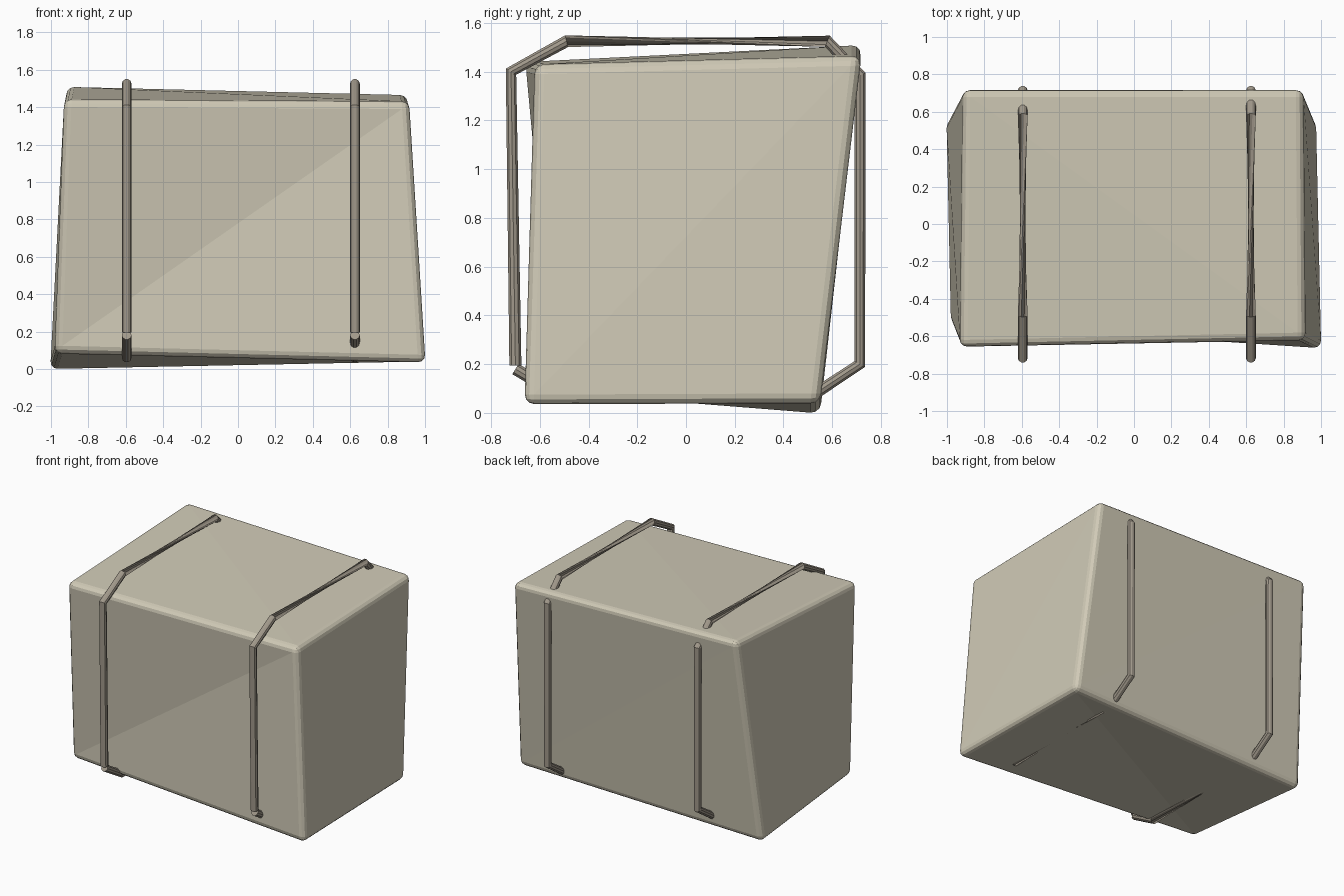
import bpy, bmesh, math
from mathutils import Vector

cube = bpy.data.objects.get("Cube")
if cube:
    bpy.data.objects.remove(cube, do_unlink=True)


def material(name, rgb):
    mat = bpy.data.materials.new(name)
    mat.use_nodes = True
    mat.diffuse_color = (*rgb, 1)
    mat.node_tree.nodes["Principled BSDF"].inputs["Base Color"].default_value = (*rgb, 1)
    return mat


def add_object(name, bm, mat):
    bmesh.ops.recalc_face_normals(bm, faces=bm.faces[:])
    mesh = bpy.data.meshes.new(name)
    bm.to_mesh(mesh)
    bm.free()
    mesh.materials.append(mat)
    obj = bpy.data.objects.new(name, mesh)
    bpy.context.collection.objects.link(obj)
    return obj


cream = material("pale cream", (0.63, 0.59, 0.47))
taupe = material("taupe strap", (0.36, 0.32, 0.26))

# Skewed crate body: eight corners, bevelled edges, creased faces
corners = {
    "bfl": (-0.98, -0.53, 0.085), "bfr": (1.003, -0.665, 0.035),
    "bbr": (0.975, 0.55, 0.04), "bbl": (-1.005, 0.55, -0.003),
    "tfl": (-0.93, -0.66, 1.44), "tfr": (0.915, -0.62, 1.43),
    "tbr": (0.905, 0.72, 1.465), "tbl": (-0.915, 0.72, 1.51),
}
faces = ["bfl bfr tfr tfl", "bbr bbl tbl tbr", "bfl bbl bbr bfr",
         "tfl tfr tbr tbl", "bfr bbr tbr tfr", "bbl bfl tfl tbl"]
creases = ["bfl tfr", "bbr tbl", "bfl bbr", "tfr tbl", "bfr tbr", "bbl tfl"]

bm = bmesh.new()
vert = {key: bm.verts.new(co) for key, co in corners.items()}
for names in faces:
    bm.faces.new([vert[n] for n in names.split()])
bmesh.ops.recalc_face_normals(bm, faces=bm.faces[:])
bmesh.ops.bevel(bm, geom=bm.edges[:], offset=0.04, segments=3, profile=0.5,
                affect='EDGES', clamp_overlap=True)
panels = [f for f in bm.faces if f.calc_area() > 0.5]
for panel in panels:
    # Match the panel to its original side, then fold it along one diagonal
    def gap(i):
        pts = [Vector(corners[n]) for n in faces[i].split()]
        return (sum(pts, Vector()) / 4 - panel.calc_center_median()).length
    side = min(range(6), key=gap)
    ends = [min(panel.verts, key=lambda v: (v.co - Vector(corners[n])).length)
            for n in creases[side].split()]
    bmesh.utils.face_split(panel, *ends)
add_object("crate_body", bm, cream)

# Straps: tubes around the crate, twisted along the top and underside
path = [(-0.70, 0.195), (-0.718, 1.40), (-0.49, 1.525), (0.58, 1.525), (0.714, 1.385),
        (0.713, 0.2), (0.5, 0.06), (-0.5, 0.06), (-0.70, 0.18)]
twisted_after = (2, 6)
SIDES, RADIUS = 10, 0.026


def strap(name, x):
    bm = bmesh.new()
    pts = [Vector((x, y, z)) for y, z in path]
    rings, phase = [], 0
    for i, p in enumerate(pts):
        before = (p - pts[i - 1]).normalized() if i else Vector()
        after = (pts[i + 1] - p).normalized() if i < len(pts) - 1 else Vector()
        along = (before + after).normalized()
        across = Vector((1, 0, 0))
        up = along.cross(across)
        ring = []
        for k in range(SIDES):
            a = math.tau * k / SIDES + phase
            ring.append(bm.verts.new(p + RADIUS * (across * math.cos(a) + up * math.sin(a))))
        rings.append(ring)
        if i in twisted_after:
            phase += math.radians(144)
    for r, s in zip(rings, rings[1:]):
        for k in range(SIDES):
            j = (k + 1) % SIDES
            bm.faces.new((r[k], r[j], s[j], s[k]))
    bm.faces.new(rings[0])
    bm.faces.new(rings[-1])
    add_object(name, bm, taupe)


strap("right_strap", -0.595)
strap("left_strap", 0.625)
